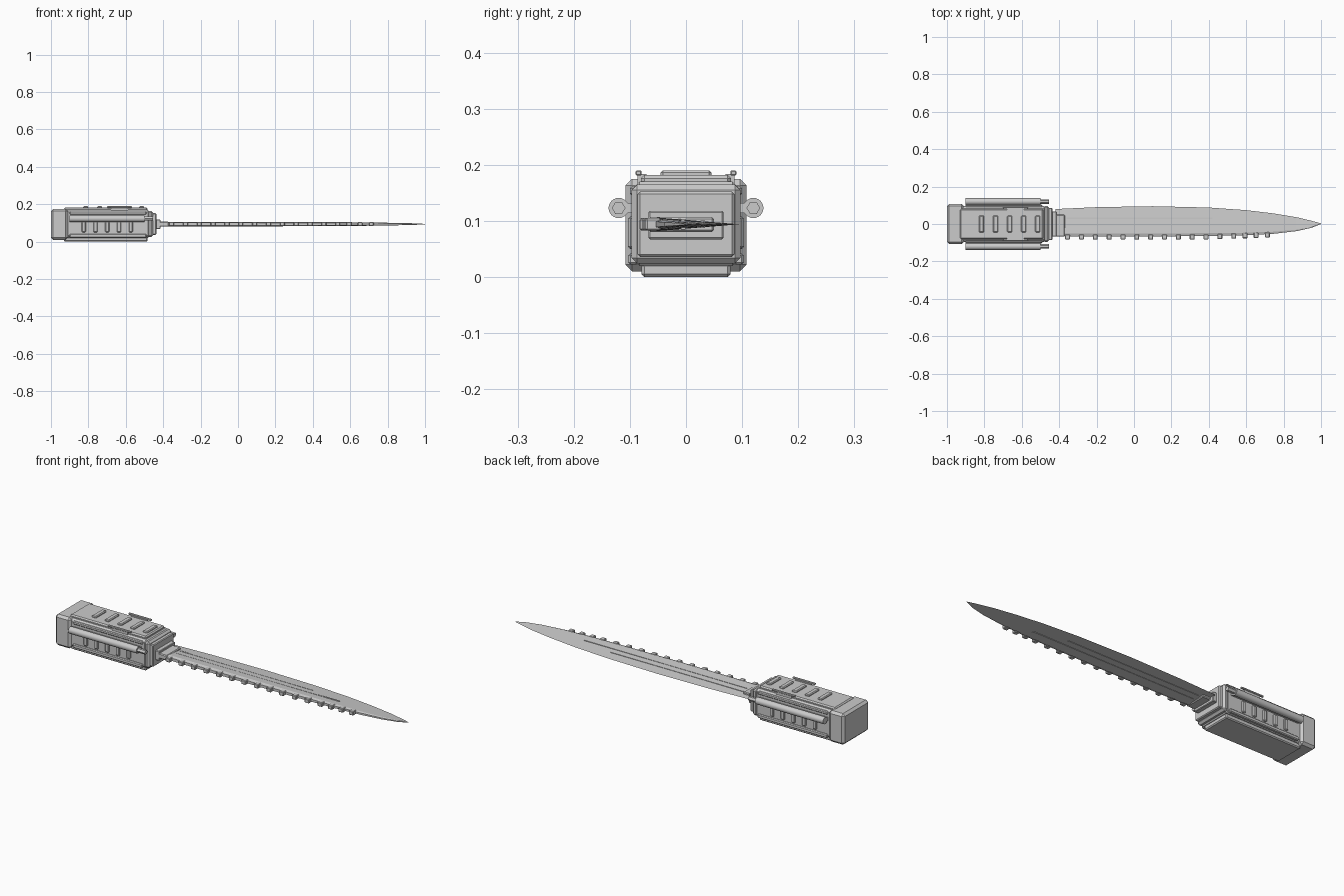
import bpy, bmesh, math

cube = bpy.data.objects.get("Cube")
if cube:
    bpy.data.objects.remove(cube)

# Single steel colour
steel = bpy.data.materials.new("steel_grey")
steel.use_nodes = True
grey = (0.6, 0.6, 0.6, 1)
steel.diffuse_color = grey
steel.node_tree.nodes["Principled BSDF"].inputs["Base Color"].default_value = grey


def finish(name, bm, bevel=0):
    bmesh.ops.recalc_face_normals(bm, faces=bm.faces)
    mesh = bpy.data.meshes.new(name)
    bm.to_mesh(mesh)
    bm.free()
    mesh.materials.append(steel)
    obj = bpy.data.objects.new(name, mesh)
    bpy.context.collection.objects.link(obj)
    if bevel:
        mod = obj.modifiers.new("bevel", "BEVEL")
        mod.width, mod.segments = bevel, 1
    return obj


def box(name, x, y, z, bevel=0):
    """Box from (min, max) ranges on each axis."""
    bm = bmesh.new()
    bmesh.ops.create_cube(bm, size=1)
    for v in bm.verts:
        v.co = [r[0] if c < 0 else r[1] for c, r in zip(v.co, (x, y, z))]
    return finish(name, bm, bevel)


def rod(name, x, y, z, radius, sides):
    bpy.ops.mesh.primitive_cylinder_add(
        vertices=sides, radius=radius, depth=x[1] - x[0],
        location=((x[0] + x[1]) / 2, y, z), rotation=(0, math.pi / 2, 0))
    obj = bpy.context.object
    obj.name = name
    obj.data.materials.append(steel)
    if sides > 8:
        bpy.ops.object.shade_smooth_by_angle(angle=math.radians(40))


# Housing
box("end_cap", (-1, -0.91), (-0.108, 0.108), (0.01, 0.175), 0.012)
box("housing", (-0.93, -0.47), (-0.095, 0.095), (0.02, 0.17), 0.012)
box("top_plate", (-0.93, -0.485), (-0.08, 0.08), (0.16, 0.182), 0.006)
box("bottom_plate", (-0.93, -0.485), (-0.079, 0.079), (0, 0.03), 0.005)
box("front_frame", (-0.485, -0.455), (-0.097, 0.097), (0.024, 0.165), 0.01)
box("front_collar", (-0.46, -0.437), (-0.086, 0.086), (0.036, 0.152), 0.004)
box("blade_socket", (-0.44, -0.415), (-0.067, 0.067), (0.067, 0.118), 0.003)
box("blade_neck", (-0.42, -0.37), (-0.067, 0.05), (0.08, 0.107), 0.004)

# Raised ribs across the top
for i in range(5):
    x = -0.815 + 0.075 * i
    box(f"top_rib_{i + 1}", (x - 0.013, x + 0.013), (-0.045, 0.045), (0.178, 0.19), 0.004)

# Details on both flanks
for side, s in (("left", 1), ("right", -1)):
    def span(a, b):
        return tuple(sorted((s * a, s * b)))
    y = s * 0.12
    rod(f"{side}_tube", (-0.9, -0.5), y, 0.123, 0.018, 24)
    rod(f"{side}_tube_tip", (-0.51, -0.455), y, 0.123, 0.012, 6)
    box(f"{side}_tube_mount", (-0.9, -0.5), span(0.09, 0.112), (0.114, 0.132))
    box(f"{side}_sight_rail", (-0.70, -0.567), span(0.079, 0.09), (0.181, 0.19), 0.002)
    box(f"{side}_rail_foot", (-0.68, -0.587), span(0.07, 0.086), (0.165, 0.184))
    box(f"{side}_upper_strip", (-0.9, -0.49), span(0.085, 0.1), (0.145, 0.162), 0.004)
    box(f"{side}_lower_strip", (-0.9, -0.49), span(0.085, 0.103), (0.022, 0.042), 0.004)
    for i in range(5):
        x = -0.825 + 0.063 * i
        box(f"{side}_side_rib_{i + 1}", (x - 0.011, x + 0.011), span(0.09, 0.103), (0.05, 0.108), 0.004)

# Blade: x, back y, edge y, half thickness
ZC = 0.094
stations = [(-0.42, -0.065, 0.08, 0.012), (-0.2, -0.067, 0.09, 0.012),
            (0.1, -0.067, 0.095, 0.012), (0.4, -0.064, 0.088, 0.011),
            (0.6, -0.06, 0.074, 0.01), (0.75, -0.052, 0.056, 0.008),
            (0.87, -0.038, 0.036, 0.006), (0.95, -0.02, 0.017, 0.004),
            (1, 0, 0.003, 0.001)]
bm = bmesh.new()
rings = []
for x, back, edge, t in stations:
    spine = back + 0.1 * (edge - back)
    section = [(back, -0.6 * t), (spine, -t), (edge, 0), (spine, t), (back, 0.6 * t)]
    rings.append([bm.verts.new((x, y, ZC + z)) for y, z in section])
for a, b in zip(rings, rings[1:]):
    for i in range(5):
        j = (i + 1) % 5
        bm.faces.new((a[i], a[j], b[j], b[i]))
bm.faces.new(rings[0])
bm.faces.new(rings[-1])
finish("blade", bm)

# Thin ridges running along both faces of the blade
for name, x0, x1, y, h in (("lower", -0.36, 0.6, -0.005, 0.0092),
                           ("upper", -0.36, 0.42, 0.03, 0.0066)):
    box(f"{name}_blade_ridge", (x0, x1), (y - 0.004, y + 0.004), (ZC - h, ZC + h))

# Teeth along the back of the blade
for i in range(16):
    x = -0.355 + 0.074 * i if i < 13 else 0.533 + 0.06 * (i - 12)
    inset = max(0, x - 0.4) * 0.035
    box(f"tooth_{i + 1}", (x - 0.013, x + 0.013), (-0.083 + inset, -0.055 + inset),
        (ZC - 0.011, ZC + 0.011), 0.003)
